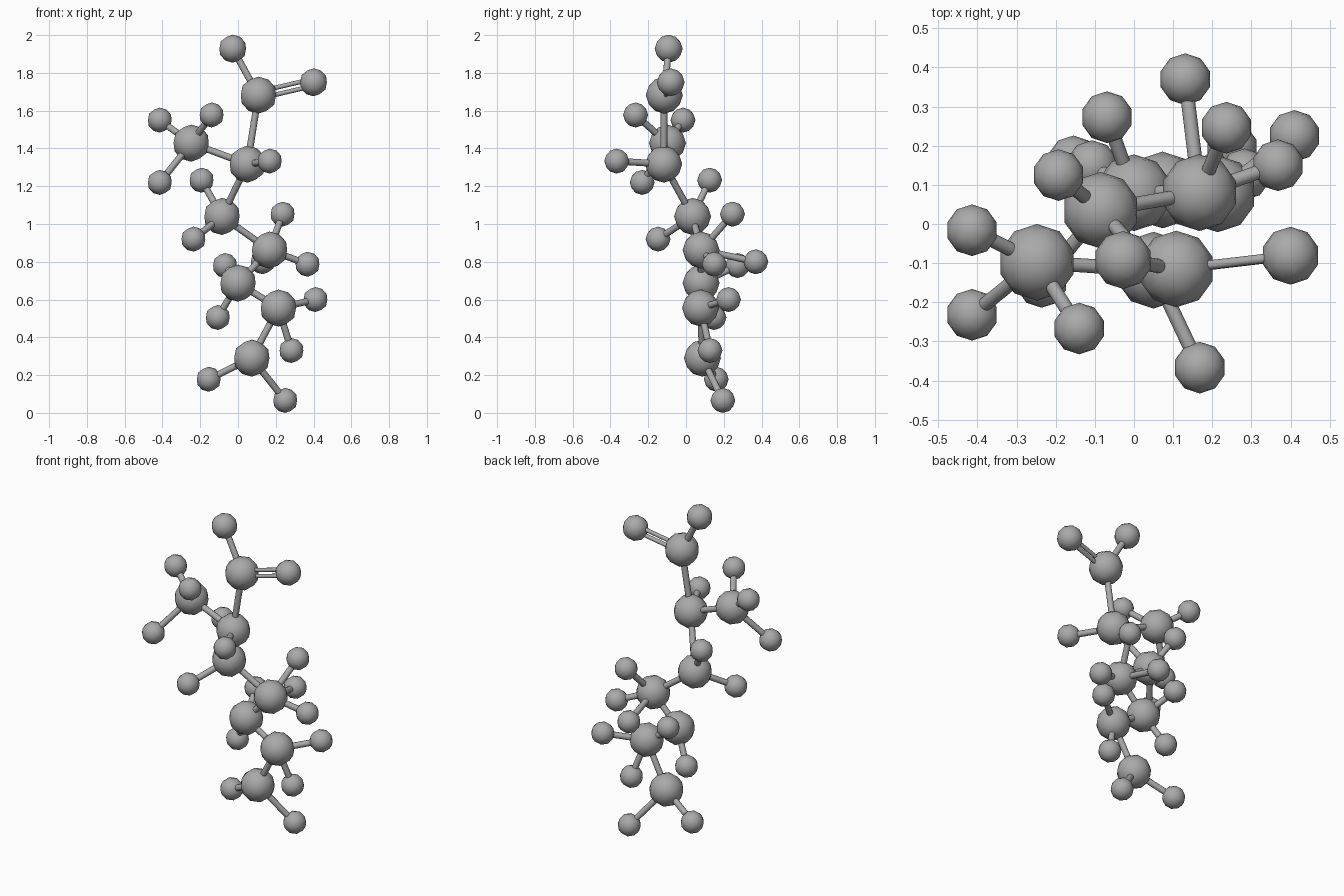
import bpy
import math
from mathutils import Vector

if "Cube" in bpy.data.objects:
    bpy.data.objects.remove(bpy.data.objects["Cube"])

grey = bpy.data.materials.new("plain grey")
grey.diffuse_color = (0.40, 0.40, 0.40, 1)
grey.use_nodes = True
grey.node_tree.nodes["Principled BSDF"].inputs["Base Color"].default_value = grey.diffuse_color

# Ball radii
LARGE, MEDIUM, SMALL = 0.098, 0.074, 0.066

# Large balls forming the backbone and the side branch
CORES = {
    "head": (0.108, -0.115, 1.682),
    "branch": (-0.248, -0.098, 1.428),
    "neck": (0.05, -0.118, 1.317),
    "upper": (-0.085, 0.035, 1.04),
    "middle": (0.167, 0.08, 0.862),
    "lower": (0.0, 0.08, 0.687),
    "bend": (0.214, 0.077, 0.555),
    "tail": (0.073, 0.087, 0.29),
}
LINKS = [("head", "neck"), ("branch", "neck"), ("neck", "upper"),
         ("upper", "middle"), ("middle", "lower"), ("lower", "bend"),
         ("bend", "tail")]

# Small end balls, listed under the core they hang from
ENDS = {
    "branch": [(-0.414, -0.016, 1.55), (-0.14, -0.267, 1.577),
               (-0.414, -0.232, 1.22)],
    "neck": [(0.168, -0.367, 1.333)],
    "upper": [(-0.193, 0.125, 1.232), (-0.236, -0.148, 0.92)],
    "middle": [(0.236, 0.246, 1.052), (0.368, 0.15, 0.787),
               (0.131, 0.37, 0.80)],
    "lower": [(-0.069, 0.273, 0.78), (-0.107, 0.148, 0.505)],
    "bend": [(0.41, 0.225, 0.60), (0.283, 0.127, 0.33)],
    "tail": [(-0.155, 0.16, 0.178), (0.25, 0.195, 0.066)],
}


def finish(name):
    ob = bpy.context.object
    ob.name = name
    ob.data.materials.append(grey)
    bpy.ops.object.shade_smooth_by_angle(angle=math.radians(50))


def ball(name, centre, radius):
    bpy.ops.mesh.primitive_ico_sphere_add(subdivisions=2, radius=radius,
                                          location=centre)
    finish(name)


def rod(name, start, end, radius=0.018):
    a, b = Vector(start), Vector(end)
    d = b - a
    bpy.ops.mesh.primitive_cylinder_add(
        vertices=12, radius=radius, depth=d.length, location=(a + b) / 2,
        rotation=d.to_track_quat('Z', 'Y').to_euler())
    finish(name)


# Backbone
for name, centre in CORES.items():
    ball(name + "_core_ball", centre, LARGE)
for a, b in LINKS:
    rod(f"{a}_to_{b}_rod", CORES[a], CORES[b])

# End balls on their rods
for core, points in ENDS.items():
    for i, p in enumerate(points, 1):
        ball(f"{core}_end_ball_{i}", p, SMALL)
        rod(f"{core}_end_rod_{i}", CORES[core], p)

# Medium balls on the head: a single rod and a double rod
head = Vector(CORES["head"])
top, side = Vector((-0.028, -0.092, 1.928)), Vector((0.40, -0.081, 1.75))
ball("head_top_ball", top, MEDIUM)
rod("head_top_rod", head, top)
ball("head_side_ball", side, MEDIUM)
along = (side - head).normalized()
offset = along.cross(Vector((0, 1, 0))).normalized() * 0.018
for label, s in (("upper", 1), ("lower", -1)):
    rod(f"head_side_{label}_rod", head + offset * s, side + offset * s, 0.012)
